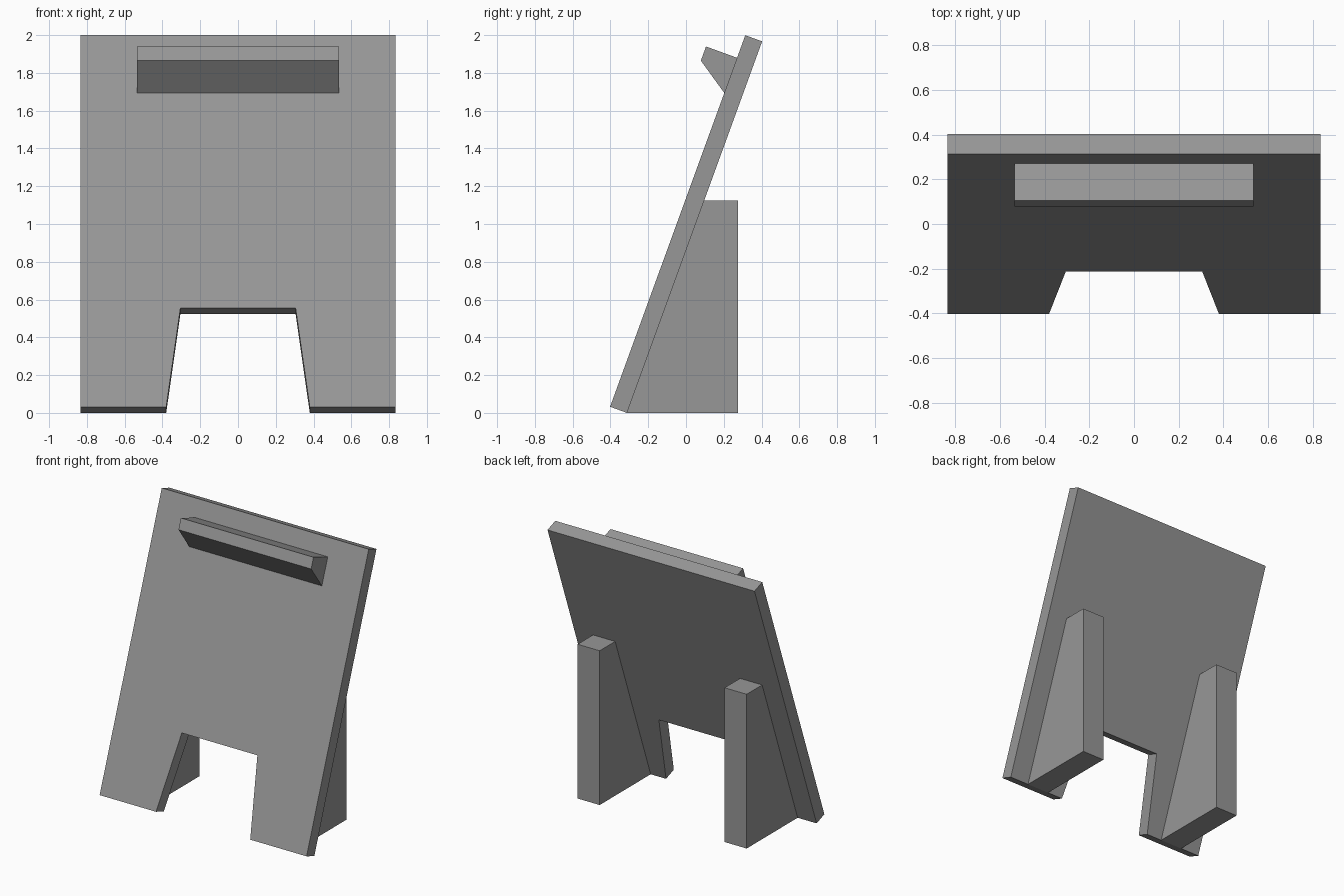
import bpy
import bmesh
from math import radians, sin, cos
from mathutils import Matrix, Vector

cube = bpy.data.objects.get("Cube")
if cube:
    bpy.data.objects.remove(cube, do_unlink=True)

# Single flat colour
GREY = (0.31, 0.31, 0.31, 1)
grey = bpy.data.materials.new("plain_grey")
grey.use_nodes = True
grey.diffuse_color = GREY
grey.node_tree.nodes["Principled BSDF"].inputs["Base Color"].default_value = GREY


def prism(name, outline, depth, placement):
    """Extrude a flat outline along local z, then place it."""
    bm = bmesh.new()
    face = bm.faces.new([bm.verts.new((u, v, 0)) for u, v in outline])
    new = bmesh.ops.extrude_face_region(bm, geom=[face])["geom"]
    moved = [g for g in new if isinstance(g, bmesh.types.BMVert)]
    bmesh.ops.translate(bm, verts=moved, vec=Vector((0, 0, depth)))
    bmesh.ops.transform(bm, matrix=placement, verts=bm.verts)
    bmesh.ops.recalc_face_normals(bm, faces=bm.faces)
    mesh = bpy.data.meshes.new(name)
    bm.to_mesh(mesh)
    bm.free()
    mesh.materials.append(grey)
    obj = bpy.data.objects.new(name, mesh)
    bpy.context.collection.objects.link(obj)
    return obj


def side_prism(name, profile, x_min, x_max):
    """Extrude a (y, z) profile from x_min to x_max."""
    axes = Matrix(((0, 0, 1, x_min), (1, 0, 0, 0), (0, 1, 0, 0), (0, 0, 0, 1)))
    return prism(name, profile, x_max - x_min, axes)


# Leaning panel with a tapered notch at the foot
LEAN = radians(20)
THICK, LENGTH, HALF = 0.095, 2.093, 0.835
base_y, base_z = -0.402, THICK * sin(LEAN)
right_half = [(HALF, LENGTH), (HALF, 0), (0.38, 0), (0.305, 0.556)]
outline = right_half + [(-x, s) for x, s in reversed(right_half)]
tilt = Matrix.Translation((0, base_y, base_z)) @ Matrix.Rotation(radians(90) - LEAN, 4, 'X')
prism("back_panel", outline, -THICK, tilt)


def on_front(s, out=0.0):
    """Point (y, z) at distance s up the panel front and out from it."""
    return (base_y + s * sin(LEAN) - out * cos(LEAN),
            base_z + s * cos(LEAN) + out * sin(LEAN))


# Ledge with an undercut front
side_prism("ledge", [on_front(1.966), on_front(1.966, 0.175),
                     on_front(1.886, 0.175), on_front(1.768)], -0.535, 0.535)

# Two upright supports behind the panel
TOP, REAR = 1.125, 0.275
support = [on_front(0, -THICK), (REAR, 0), (REAR, TOP),
           on_front((TOP - base_z + THICK * sin(LEAN)) / cos(LEAN), -THICK)]
support[-1] = (support[0][0] + TOP * sin(LEAN) / cos(LEAN), TOP)
for side, centre in (("left", 0.593), ("right", -0.593)):
    side_prism(side + "_support", support, centre - 0.089, centre + 0.089)
